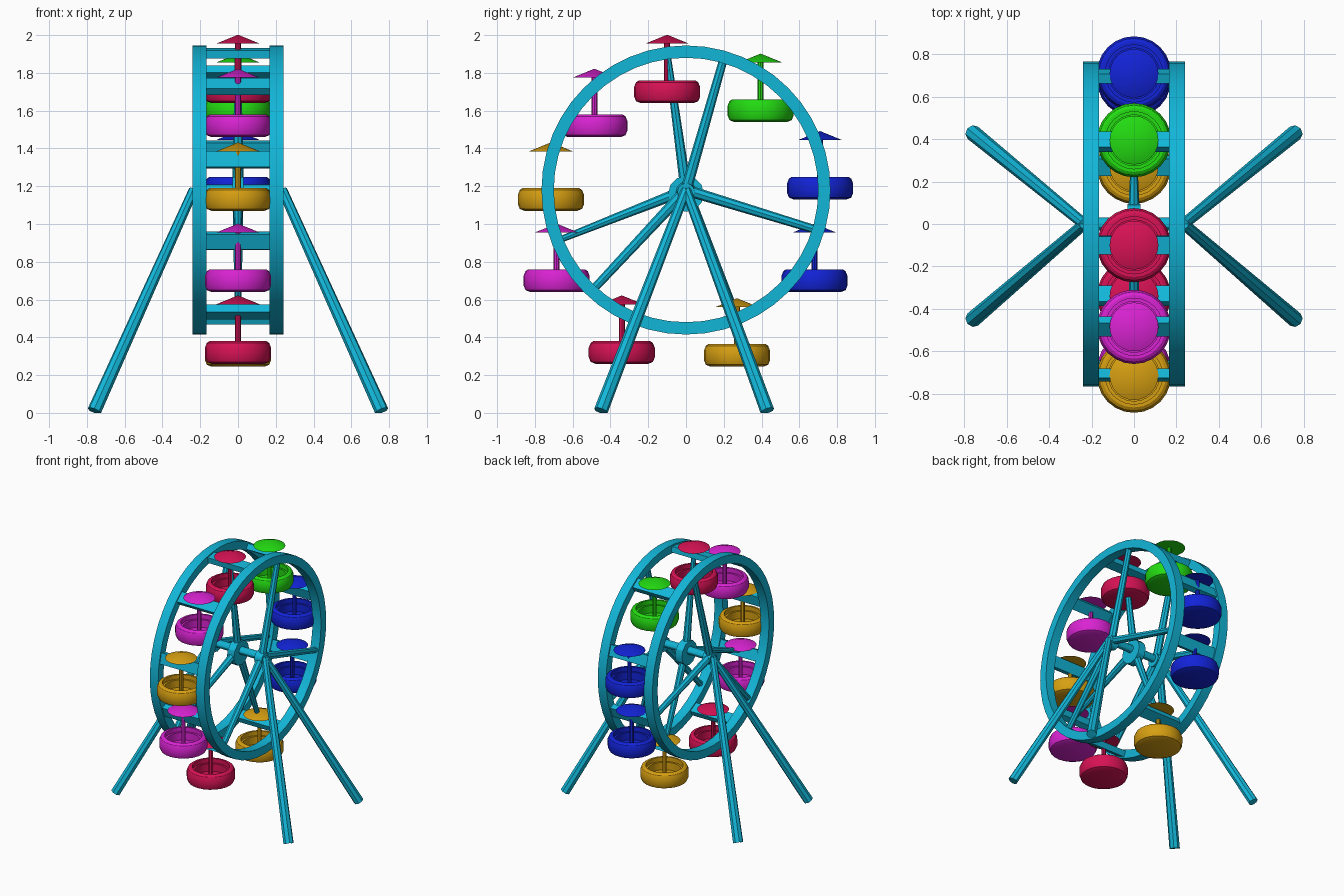
import bpy, bmesh, math
from mathutils import Vector, Matrix

cube = bpy.data.objects.get("Cube")
if cube:
    bpy.data.objects.remove(cube)


def material(name, rgb):
    mat = bpy.data.materials.new(name)
    mat.use_nodes = True
    mat.diffuse_color = (*rgb, 1)
    mat.node_tree.nodes["Principled BSDF"].inputs["Base Color"].default_value = (*rgb, 1)
    return mat


TEAL = material("teal", (0.006, 0.47, 0.69))
RED = material("crimson", (0.68, 0.006, 0.09))
GREEN = material("green", (0.017, 0.72, 0.006))
BLUE = material("blue", (0.006, 0.017, 0.68))
GOLD = material("gold", (0.68, 0.35, 0.006))
PINK = material("magenta", (0.70, 0.017, 0.65))

CENTRE = Vector((0, 0, 1.18))
TO_X = Matrix.Rotation(math.pi / 2, 4, 'Y')


def finish(name, bm, mat):
    bmesh.ops.recalc_face_normals(bm, faces=bm.faces)
    mesh = bpy.data.meshes.new(name)
    bm.to_mesh(mesh)
    bm.free()
    mesh.materials.append(mat)
    obj = bpy.data.objects.new(name, mesh)
    bpy.context.collection.objects.link(obj)
    bpy.ops.object.select_all(action='DESELECT')
    obj.select_set(True)
    bpy.context.view_layer.objects.active = obj
    bpy.ops.object.shade_smooth_by_angle(angle=math.radians(30))
    return obj


def lathe(name, profile, mat, matrix, steps):
    """Spin a closed (radius, height) outline around the local z axis."""
    bm = bmesh.new()
    verts = [bm.verts.new((r, 0, h)) for r, h in profile]
    edges = [bm.edges.new((verts[i - 1], verts[i])) for i in range(len(verts))]
    bmesh.ops.spin(bm, geom=verts + edges, cent=(0, 0, 0), axis=(0, 0, 1),
                   angle=math.tau, steps=steps, use_duplicate=False)
    bmesh.ops.remove_doubles(bm, verts=bm.verts, dist=0.0005)
    bm.transform(matrix)
    return finish(name, bm, mat)


def beam(name, start, end, r1, r2, mat, sides=8):
    """Tapered round bar between two points, cut off at the ground."""
    start, end = Vector(start), Vector(end)
    d = end - start
    bm = bmesh.new()
    bmesh.ops.create_cone(bm, cap_ends=True, segments=sides, radius1=r1, radius2=r2, depth=d.length)
    turn = d.to_track_quat('Z', 'Y').to_matrix().to_4x4()
    bm.transform(Matrix.Translation((start + end) / 2) @ turn)
    for v in bm.verts:
        v.co.z = max(v.co.z, 0)
    return finish(name, bm, mat)


def on_wheel(x, angle, radius):
    a = math.radians(angle)
    return CENTRE + Vector((x, radius * math.cos(a), radius * math.sin(a)))


# Two rims, each with three spokes, a hub cap and a pair of splayed legs
for side, s in (("left", 1), ("right", -1)):
    place = Matrix.Translation(CENTRE + Vector((s * 0.203, 0, 0))) @ TO_X
    lathe(side + "_rim", [(0.765, -0.037), (0.765, 0.037), (0.7, 0.037), (0.7, -0.037)],
          TEAL, place, 48)
    for i, angle in enumerate((74, -17, -133)):
        beam(f"{side}_spoke_{i + 1}", on_wheel(s * 0.21, angle, 0.0),
             on_wheel(s * 0.21, angle, 0.73), 0.03, 0.022, TEAL)
    beam(side + "_hub_cap", CENTRE + Vector((s * 0.18, 0, -0.01)),
         CENTRE + Vector((s * 0.24, 0, -0.01)), 0.055, 0.045, TEAL, 12)
    for end, y in (("front", -0.45), ("back", 0.43)):
        beam(f"{side}_{end}_leg", (s * 0.235, 0, 1.18), (s * 0.76, y, 0.01), 0.026, 0.038, TEAL)

# Axle and middle hub
beam("axle", CENTRE - Vector((0.2, 0, 0)), CENTRE + Vector((0.2, 0, 0)), 0.03, 0.03, TEAL, 12)
beam("middle_hub", CENTRE - Vector((0.03, 0, 0.02)), CENTRE + Vector((0.03, 0, -0.02)),
     0.095, 0.095, TEAL, 12)

# Cabin outlines: a hollow round-sided tub and a shallow cone canopy
TUB = [(0, -0.06), (0.14, -0.06), (0.165, -0.05), (0.175, -0.025), (0.175, 0.025),
       (0.165, 0.05), (0.15, 0.06), (0.135, 0.06), (0.135, 0.025), (0.12, 0.025),
       (0.12, -0.035), (0, -0.035)]
CANOPY = [(0, 0.255), (0.115, 0.255), (0, 0.302)]

# Tub centres as (y, z), going round the wheel from the top
CABINS = [(RED, -0.10, 1.70), (PINK, -0.485, 1.52), (GOLD, -0.715, 1.13),
          (PINK, -0.685, 0.70), (RED, -0.34, 0.32), (GOLD, 0.27, 0.305),
          (BLUE, 0.68, 0.70), (BLUE, 0.71, 1.19), (GREEN, 0.395, 1.60)]

for i, (mat, y, z) in enumerate(CABINS):
    n = i + 1
    place = Matrix.Translation((0, y, z))
    lathe(f"cabin_tub_{n}", TUB, mat, place, 24)
    lathe(f"cabin_canopy_{n}", CANOPY, mat, place, 24)
    beam(f"cabin_pole_{n}", (0, y, z - 0.04), (0, y, z + 0.27), 0.016, 0.016, mat)

    # Flat crossbar joining the rims where the cabin hangs
    angle = math.degrees(math.atan2(z + 0.21 - CENTRE.z, y))
    bm = bmesh.new()
    bmesh.ops.create_cube(bm, size=1)
    bm.transform(Matrix.Translation(on_wheel(0, angle, 0.73))
                 @ Matrix.Rotation(math.radians(angle), 4, 'X')
                 @ Matrix.Diagonal((0.36, 0.045, 0.085, 1)))
    finish(f"crossbar_{n}", bm, TEAL)

    # Every third crossbar is braced by a middle spoke
    if n in (1, 4, 6):
        beam(f"middle_spoke_{n}", CENTRE, on_wheel(0, angle, 0.715), 0.03, 0.017, TEAL)
